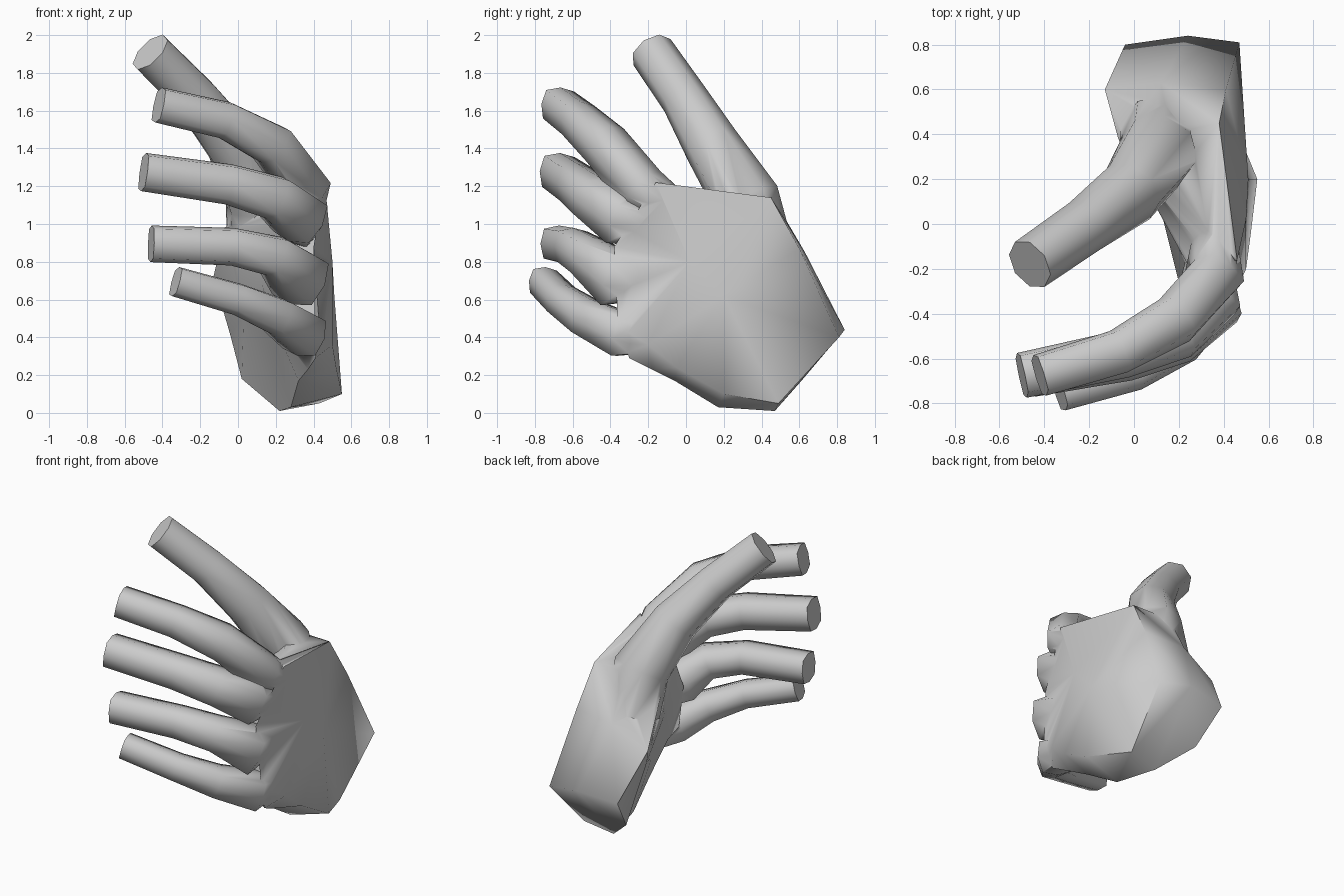
import bpy, bmesh, math
from mathutils import Vector

if "Cube" in bpy.data.objects:
    bpy.data.objects.remove(bpy.data.objects["Cube"])


def loft(name, rings):
    """Skin a list of equal-length point rings and cap both ends."""
    bm = bmesh.new()
    rows = [[bm.verts.new(p) for p in ring] for ring in rings]
    n = len(rows[0])
    for a, b in zip(rows, rows[1:]):
        for i in range(n):
            j = (i + 1) % n
            bm.faces.new((a[i], a[j], b[j], b[i]))
    bm.faces.new(rows[0])
    bm.faces.new(rows[-1])
    bmesh.ops.triangulate(bm, faces=bm.faces[:])
    bmesh.ops.recalc_face_normals(bm, faces=bm.faces[:])
    me = bpy.data.meshes.new(name)
    bm.to_mesh(me)
    bm.free()
    ob = bpy.data.objects.new(name, me)
    bpy.context.collection.objects.link(ob)
    return ob


def digit(name, path, corner, sides=8):
    """Tapered, slightly squared tube through (x, y, z, radius) joints."""
    pts = [Vector(p[:3]) for p in path]
    rings = []
    for i, p in enumerate(pts):
        d = (pts[min(i + 1, len(pts) - 1)] - pts[max(i - 1, 0)]).normalized()
        u = d.cross(Vector((0.5, -0.85, 0))).normalized()
        v = d.cross(u)
        ring = []
        for k in range(sides):
            a = 2 * math.pi * k / sides
            r = path[i][3] * (corner if k % 2 else 1)
            ring.append(p + r * (u * math.cos(a) + v * math.sin(a)))
        rings.append(ring)
    return loft(name, rings)


# Palm: wrist stump, middle of the palm, thumb base, knuckle row
hand = loft("hand", [
    [(.47, .81, .40), (.43, .49, .05), (.55, .20, .10), (.28, .17, .03),
     (.22, .47, .01), (.02, .62, .18), (-.04, .80, .41), (.24, .84, .44)],
    [(.41, .60, .87), (.51, .20, .62), (.52, -.05, .24), (.32, -.06, .17),
     (.19, .10, .40), (.03, .38, .52), (-.13, .60, .72), (.12, .63, .85)],
    [(.38, .45, 1.14), (.50, .02, .80), (.50, -.20, .36), (.37, -.18, .23),
     (.20, -.09, .45), (.12, .06, .70), (-.07, .38, .98), (.10, .46, 1.14)],
    [(.46, -.16, 1.22), (.40, -.38, .88), (.43, -.36, .46), (.41, -.30, .29),
     (.25, -.28, .45), (.20, -.26, .75), (.25, -.20, 1.0), (.33, -.03, 1.19)],
])

# Thumb and four curled fingers, from root to tip
digits = {
    "thumb": [(.10, .42, .84, .16), (.11, .325, 1.12, .18), (-.02, .14, 1.41, .15),
              (-.22, -.01, 1.665, .125), (-.465, -.18, 1.91, .12)],
    "index_finger": [(.36, -.02, 1.05, .08), (.36, -.23, 1.18, .12), (.18, -.43, 1.42, .115),
                     (-.07, -.57, 1.55, .10), (-.42, -.675, 1.63, .095)],
    "middle_finger": [(.33, -.15, .97, .09), (.33, -.34, 1.03, .14), (.19, -.49, 1.14, .12),
                      (-.05, -.58, 1.21, .108), (-.50, -.675, 1.275, .102)],
    "ring_finger": [(.33, -.18, .69, .09), (.33, -.37, .71, .15), (.19, -.52, .83, .11),
                    (-.03, -.60, .88, .10), (-.46, -.675, .895, .097)],
    "little_finger": [(.36, -.13, .39, .07), (.35, -.34, .415, .12), (.21, -.53, .51, .10),
                      (0, -.66, .60, .085), (-.33, -.755, .695, .08)],
}

# Fuse everything into a single skin
bpy.context.view_layer.objects.active = hand
for name, path in digits.items():
    part = digit(name, path, 1.0 if name == "thumb" else 1.15)
    mod = hand.modifiers.new(name, 'BOOLEAN')
    mod.operation = 'UNION'
    mod.solver = 'EXACT'
    mod.object = part
    bpy.ops.object.modifier_apply(modifier=name)
    bpy.data.objects.remove(part, do_unlink=True)

# Soft shading, keeping the cut ends crisp
bpy.ops.object.select_all(action='DESELECT')
hand.select_set(True)
bpy.ops.object.shade_smooth_by_angle(angle=math.radians(75))
